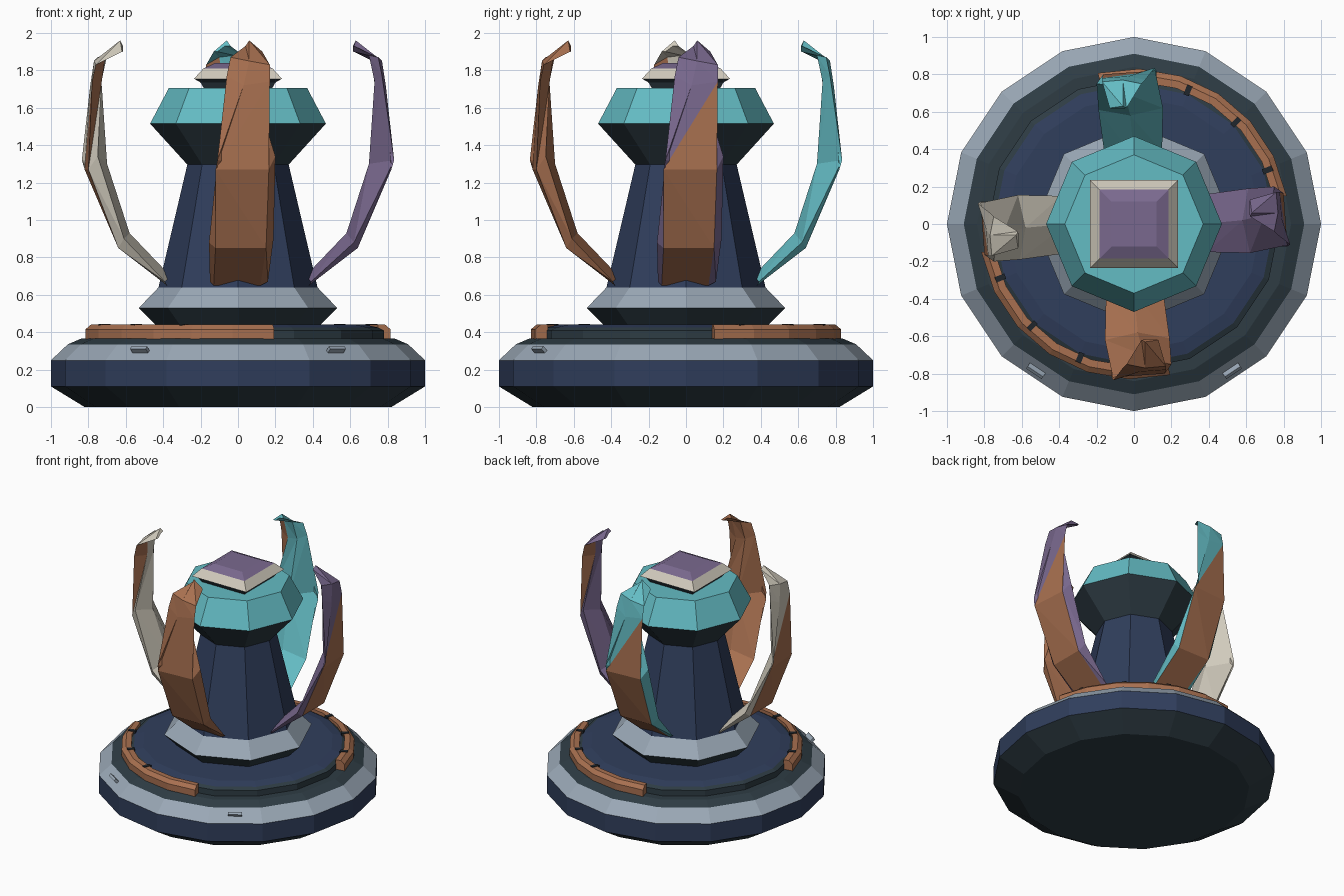
import bpy, bmesh, math
from mathutils import Matrix, Vector

if "Cube" in bpy.data.objects:
    bpy.data.objects.remove(bpy.data.objects["Cube"], do_unlink=True)


def material(name, hex_code):
    srgb = [int(hex_code[i:i + 2], 16) / 255 for i in (0, 2, 4)]
    colour = [((c + 0.055) / 1.055) ** 2.4 for c in srgb] + [1.0]
    mat = bpy.data.materials.new(name)
    mat.use_nodes = True
    mat.diffuse_color = colour
    mat.node_tree.nodes["Principled BSDF"].inputs["Base Color"].default_value = colour
    return mat


NAVY = material("navy", "303e5c")
DARK = material("dark slate", "2e3c44")
GREY = material("blue grey", "9aa8b6")
COPPER = material("copper", "a87050")
PURPLE = material("purple", "7a698f")
TEAL = material("teal", "64bcc4")
CREAM = material("cream", "d0cabc")
BLACK = material("near black", "20262c")


def finish(name, bm, mats):
    bmesh.ops.recalc_face_normals(bm, faces=bm.faces)
    mesh = bpy.data.meshes.new(name)
    bm.to_mesh(mesh)
    bm.free()
    for m in mats:
        mesh.materials.append(m)
    obj = bpy.data.objects.new(name, mesh)
    bpy.context.collection.objects.link(obj)
    return obj


def lathe(name, sides, profile, bands, turn=0.0):
    """Closed turned solid; one material per band, caps take the end bands."""
    mats = list(dict.fromkeys(bands))
    bm = bmesh.new()
    rings = []
    for r, z in profile:
        angles = [turn + math.tau * i / sides for i in range(sides)]
        rings.append([bm.verts.new((r * math.cos(a), r * math.sin(a), z)) for a in angles])
    for low, high, mat in zip(rings, rings[1:], bands):
        for i in range(sides):
            j = (i + 1) % sides
            bm.faces.new((low[i], low[j], high[j], high[i])).material_index = mats.index(mat)
    bm.faces.new(rings[0]).material_index = mats.index(bands[0])
    bm.faces.new(rings[-1]).material_index = mats.index(bands[-1])
    return finish(name, bm, mats)


def box(name, size, matrix, mat):
    bm = bmesh.new()
    bmesh.ops.create_cube(bm, size=1, matrix=matrix @ Matrix.Diagonal((*size, 1)))
    return finish(name, bm, [mat])


# Stepped round base
lathe("base", 16,
      [(0.82, 0), (1, 0.11), (1, 0.25), (0.91, 0.335), (0.84, 0.365)],
      [DARK, NAVY, GREY, DARK])
lathe("base_disc", 16, [(0.78, 0.36), (0.78, 0.41), (0.75, 0.425), (0.68, 0.44)],
      [DARK, DARK, NAVY])

# Eight-sided tower with collar and crown
lathe("collar", 8, [(0.43, 0.43), (0.53, 0.53), (0.41, 0.655)], [DARK, GREY])
lathe("tower", 8, [(0.425, 0.64), (0.27, 1.3)], [NAVY])
lathe("crown", 8, [(0.27, 1.295), (0.47, 1.515), (0.37, 1.705)], [DARK, TEAL])

# Square cap
root = math.sqrt(2)
cap = [(0.18, 1.70), (0.2, 1.735), (0.235, 1.755), (0.185, 1.81), (0.12, 1.84)]
lathe("cap", 4, [(r * root, z) for r, z in cap], [DARK, DARK, CREAM, PURPLE], math.pi / 4)


# Curved rails with markers, repeated on opposite sides
def rail(name, start, end, steps=6):
    section = [(0.76, 0.36), (0.83, 0.36), (0.83, 0.415), (0.8, 0.44), (0.76, 0.44)]
    bm = bmesh.new()
    rings = []
    for i in range(steps + 1):
        a = math.radians(start + (end - start) * i / steps)
        rings.append([bm.verts.new((r * math.cos(a), r * math.sin(a), z)) for r, z in section])
    for one, two in zip(rings, rings[1:]):
        for i in range(len(section)):
            j = (i + 1) % len(section)
            bm.faces.new((one[i], one[j], two[j], two[i]))
    bm.faces.new(rings[0])
    bm.faces.new(rings[-1])
    finish(name, bm, [COPPER])


for side, offset in (("back", 0), ("front", 180)):
    rail(side + "_rail", offset + 10.5, offset + 103.5)
    for n, angle in enumerate((22, 45, 68)):
        place = Matrix.Rotation(math.radians(offset + angle), 4, "Z") @ Matrix.Translation((0.77, 0, 0.42))
        box(f"{side}_rail_marker_{n + 1}", (0.055, 0.03, 0.048), place, BLACK)

# Small lugs on the front bevel
for side, sign in (("left", 1), ("right", -1)):
    place = (Matrix.Rotation(math.radians(-90 + sign * 33.75), 4, "Z")
             @ Matrix.Translation((0.935, 0, 0.297)) @ Matrix.Rotation(math.radians(-45), 4, "Y"))
    box(side + "_lug", (0.06, 0.1, 0.02), place, GREY)

# Twisting claws: rows of (sideways, outward, height), the copper strip first
SECTIONS = [
    [(-.13, .38, .65), (.12, .38, .65), (.16, .39, .67), (0, .36, .70), (-.15, .39, .67)],
    [(-.12, .64, .85), (.15, .64, .85), (.19, .61, .9), (.02, .58, .93), (-.155, .62, .88)],
    [(-.12, .82, 1.27), (.165, .80, 1.27), (.2, .75, 1.34), (.05, .70, 1.3), (-.11, .835, 1.32)],
    [(.17, .78, 1.74), (.08, .73, 1.73), (0, .73, 1.74), (-.06, .77, 1.77), (.03, .79, 1.72)],
    [(.17, .76, 1.83), (.1, .71, 1.87), (.02, .7, 1.88), (-.04, .75, 1.87), (.06, .77, 1.85)],
    [(.13, .62, 1.9), (.11, .615, 1.9), (.07, .615, 1.93), (.04, .62, 1.93), (.06, .63, 1.96)],
]


def claw(name, turn, mat):
    spin = Matrix.Rotation(math.radians(turn), 3, "Z")
    bm = bmesh.new()
    rings = [[bm.verts.new(spin @ Vector((x, -r, z))) for x, r, z in row] for row in SECTIONS]
    for k, (low, high) in enumerate(zip(rings, rings[1:])):
        for i in range(5):
            j = (i + 1) % 5
            strip = int(i == 0 and k < len(rings) - 2)
            bm.faces.new((low[i], low[j], high[i])).material_index = strip
            bm.faces.new((low[j], high[j], high[i])).material_index = strip
    bm.faces.new(rings[0])
    bm.faces.new(rings[-1])
    finish(name, bm, [mat, COPPER])


for n, (side, mat) in enumerate((("front", COPPER), ("left", PURPLE), ("back", TEAL), ("right", CREAM))):
    claw(side + "_claw", 90 * n, mat)
